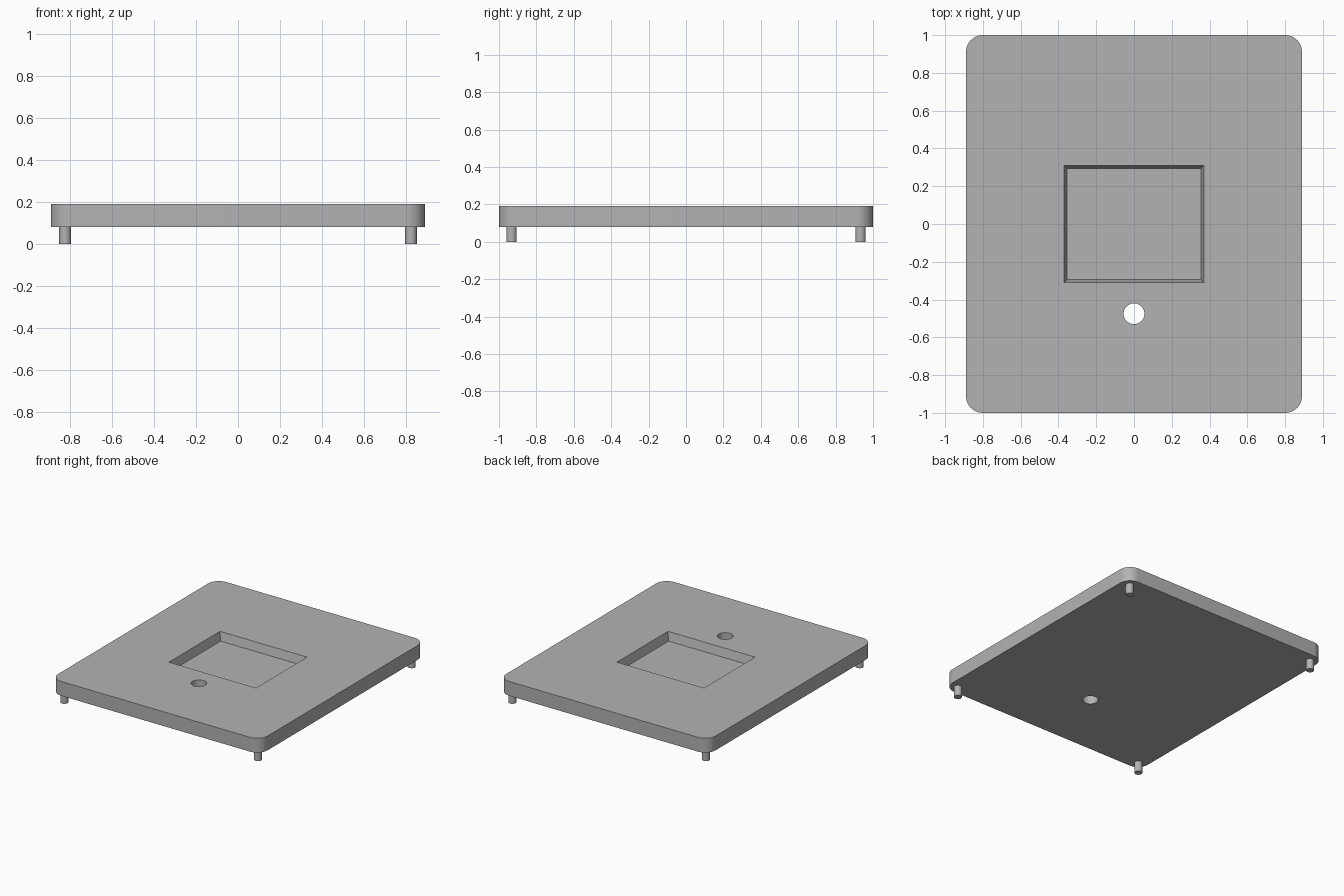
import bpy, bmesh
from math import radians, sin, cos

if "Cube" in bpy.data.objects:
    bpy.data.objects.remove(bpy.data.objects["Cube"])

HALF_X, HALF_Y = 0.89, 1.0
BOTTOM, TOP = 0.08, 0.19
CORNER = 0.09

grey = bpy.data.materials.new("light grey")
grey.use_nodes = True
colour = (0.45, 0.45, 0.45, 1)
grey.diffuse_color = colour
grey.node_tree.nodes["Principled BSDF"].inputs["Base Color"].default_value = colour


def loft(name, lower, upper, z0, z1):
    """Solid between two matching outlines at two heights."""
    bm = bmesh.new()
    low = [bm.verts.new((x, y, z0)) for x, y in lower]
    high = [bm.verts.new((x, y, z1)) for x, y in upper]
    bm.faces.new(low[::-1])
    bm.faces.new(high)
    n = len(low)
    for i in range(n):
        j = (i + 1) % n
        bm.faces.new((low[i], low[j], high[j], high[i]))
    bmesh.ops.recalc_face_normals(bm, faces=bm.faces)
    mesh = bpy.data.meshes.new(name)
    bm.to_mesh(mesh)
    bm.free()
    mesh.materials.append(grey)
    obj = bpy.data.objects.new(name, mesh)
    bpy.context.collection.objects.link(obj)
    return obj


def arc(cx, cy, r, start, sweep, steps):
    angles = [radians(start + sweep * i / steps) for i in range(steps + 1)]
    return [(cx + r * cos(a), cy + r * sin(a)) for a in angles]


def circle(cx, cy, r, sides):
    return arc(cx, cy, r, 0, 360, sides)[:-1]


def rectangle(hx, hy):
    return [(-hx, -hy), (hx, -hy), (hx, hy), (-hx, hy)]


def smooth(obj):
    bpy.ops.object.select_all(action="DESELECT")
    obj.select_set(True)
    bpy.context.view_layer.objects.active = obj
    bpy.ops.object.shade_smooth_by_angle(angle=radians(30))


# Rounded plate
outline = []
for i, (sx, sy) in enumerate([(1, 1), (-1, 1), (-1, -1), (1, -1)]):
    outline += arc(sx * (HALF_X - CORNER), sy * (HALF_Y - CORNER), CORNER, 90 * i, 90, 12)
plate = loft("plate", outline, outline, BOTTOM, TOP)

# Cutters: tapered window recess and round through hole
depth, taper, over = 0.065, 0.016, 0.02
grow = taper * over / depth
recess = loft("recess_cutter", rectangle(0.37 - taper, 0.31 - taper),
              rectangle(0.37 + grow, 0.31 + grow), TOP - depth, TOP + over)
ring = circle(0, -0.475, 0.055, 48)
hole = loft("hole_cutter", ring, ring, BOTTOM - over, TOP + over)

for cutter in (recess, hole):
    cutter.hide_render = True
    bpy.context.view_layer.objects.active = plate
    cut = plate.modifiers.new(cutter.name, "BOOLEAN")
    cut.operation = "DIFFERENCE"
    cut.solver = "EXACT"
    cut.object = cutter
    bpy.ops.object.modifier_apply(modifier=cut.name)
    bpy.data.objects.remove(cutter)
smooth(plate)

# Corner pegs
for side, sx in (("right", -1), ("left", 1)):
    for end, sy in (("front", -1), ("back", 1)):
        ring = circle(sx * 0.822, sy * 0.933, 0.028, 24)
        smooth(loft(f"{end}_{side}_peg", ring, ring, 0, BOTTOM))
